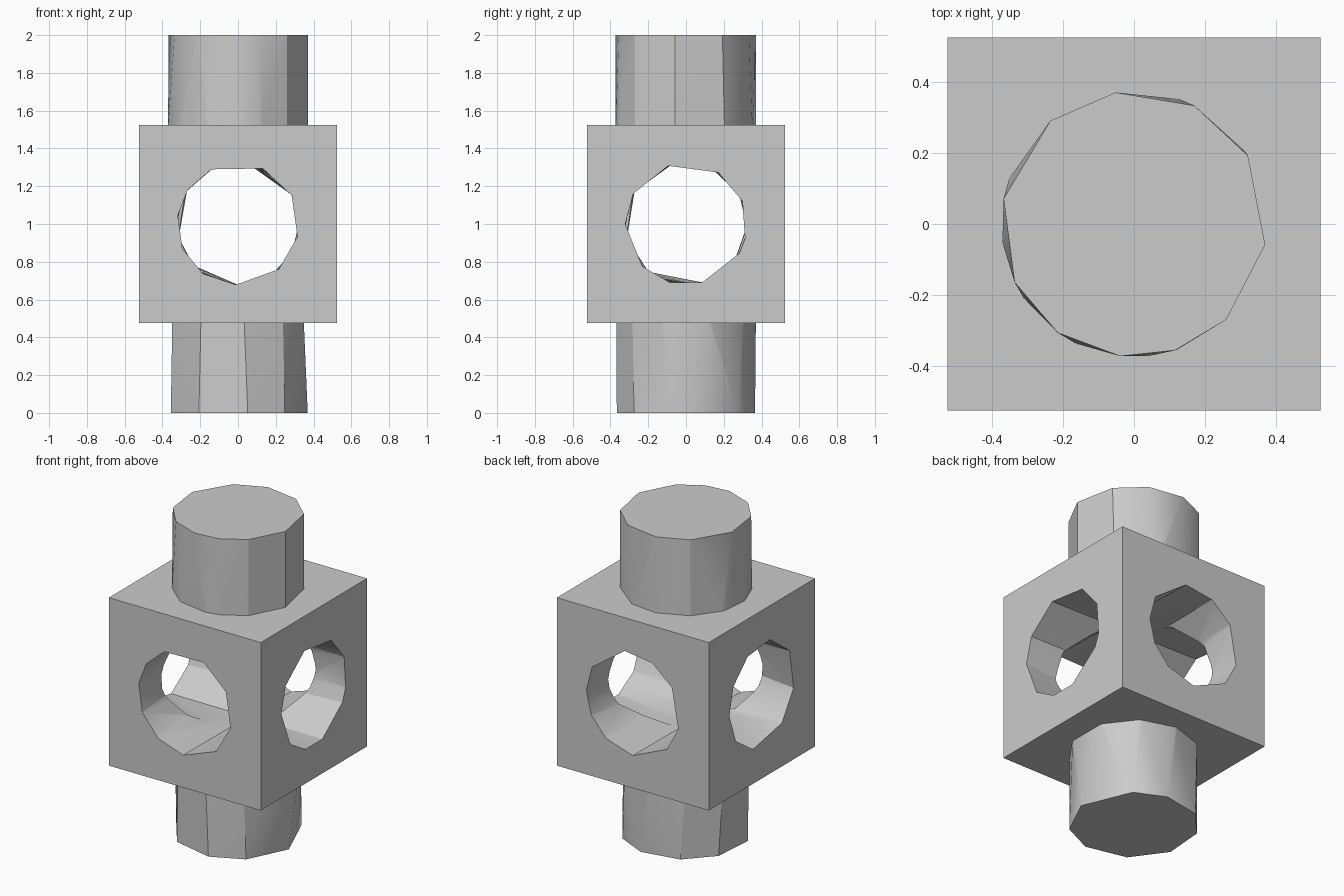
import bpy, bmesh, math
from mathutils import Vector

if "Cube" in bpy.data.objects:
    bpy.data.objects.remove(bpy.data.objects["Cube"])

HALF = 0.525      # half of the cube edge
MID = 1.0         # height of the cube centre

grey = bpy.data.materials.new("plain_grey")
grey.diffuse_color = (0.6, 0.6, 0.6, 1)
grey.use_nodes = True
grey.node_tree.nodes["Principled BSDF"].inputs["Base Color"].default_value = grey.diffuse_color


def finish(bm, name):
    bmesh.ops.recalc_face_normals(bm, faces=bm.faces)
    mesh = bpy.data.meshes.new(name)
    bm.to_mesh(mesh)
    bm.free()
    ob = bpy.data.objects.new(name, mesh)
    bpy.context.collection.objects.link(ob)
    mesh.materials.append(grey)
    return ob


def faceted_rod(name, axis, radius, end_a, end_b):
    """Hull of two uneven polygon rings; each end is (position, angles)."""
    bm = bmesh.new()
    for pos, angles in (end_a, end_b):
        for a in angles:
            u = radius * math.cos(math.radians(a))
            v = radius * math.sin(math.radians(a))
            co = {'X': (pos, u, MID + v), 'Y': (u, pos, MID + v), 'Z': (u, v, pos)}[axis]
            bm.verts.new(Vector(co))
    bmesh.ops.convex_hull(bm, input=bm.verts)
    bmesh.ops.dissolve_limit(bm, angle_limit=math.radians(0.5),
                             verts=bm.verts, edges=bm.edges)
    return finish(bm, name)


def combine(target, tool, operation):
    mod = target.modifiers.new("combine", 'BOOLEAN')
    mod.operation, mod.solver, mod.object = operation, 'EXACT', tool
    bpy.context.view_layer.objects.active = target
    bpy.ops.object.modifier_apply(modifier=mod.name)
    bpy.data.objects.remove(tool)


# central cube
bm = bmesh.new()
bmesh.ops.create_cube(bm, size=2 * HALF)
bmesh.ops.translate(bm, verts=bm.verts, vec=(0, 0, MID))
block = finish(bm, "pierced_block")

# upper and lower posts, rooted slightly inside the cube
top_post = faceted_rod(
    "upper_post", 'Z', 0.374,
    (2.0, (98, 63, 31, -9, -46, -72, -96, -125, -154, 169, 129)),
    (1.5, (70, 33, -9, -46, -71, -84, -116, -146, 188, 160, 129, 98)))
bottom_post = faceted_rod(
    "lower_post", 'Z', 0.37,
    (0.0, (49, 81, 120, 155, 196, 236, 278, 312, 356)),
    (0.5, (20, 55, 90, 125, 160, 200, 238, 275, 310, 340)))
for post in (top_post, bottom_post):
    combine(block, post, 'UNION')

# two crossing tunnels
front_tunnel = faceted_rod(
    "front_tunnel", 'Y', 0.322,
    (-HALF - 0.002, (116, 66, 28, -12, -48, -92, -125, -156, 172, 146)),
    (HALF + 0.002, (80, 115, 147, 193, 223, 270, 305, 333, 0, 29)))
side_tunnel = faceted_rod(
    "side_tunnel", 'X', 0.322,
    (HALF + 0.002, (58, 22, -14, -29, -75, -105, -136, 180, 150, 107)),
    (-HALF - 0.002, (104, 148, 194, 232, 286, 323, -2, 29, 64)))
for tunnel in (front_tunnel, side_tunnel):
    combine(block, tunnel, 'DIFFERENCE')

# soft shading on shallow facets only
bpy.ops.object.select_all(action='DESELECT')
block.select_set(True)
bpy.context.view_layer.objects.active = block
bpy.ops.object.shade_smooth_by_angle(angle=math.radians(30))
